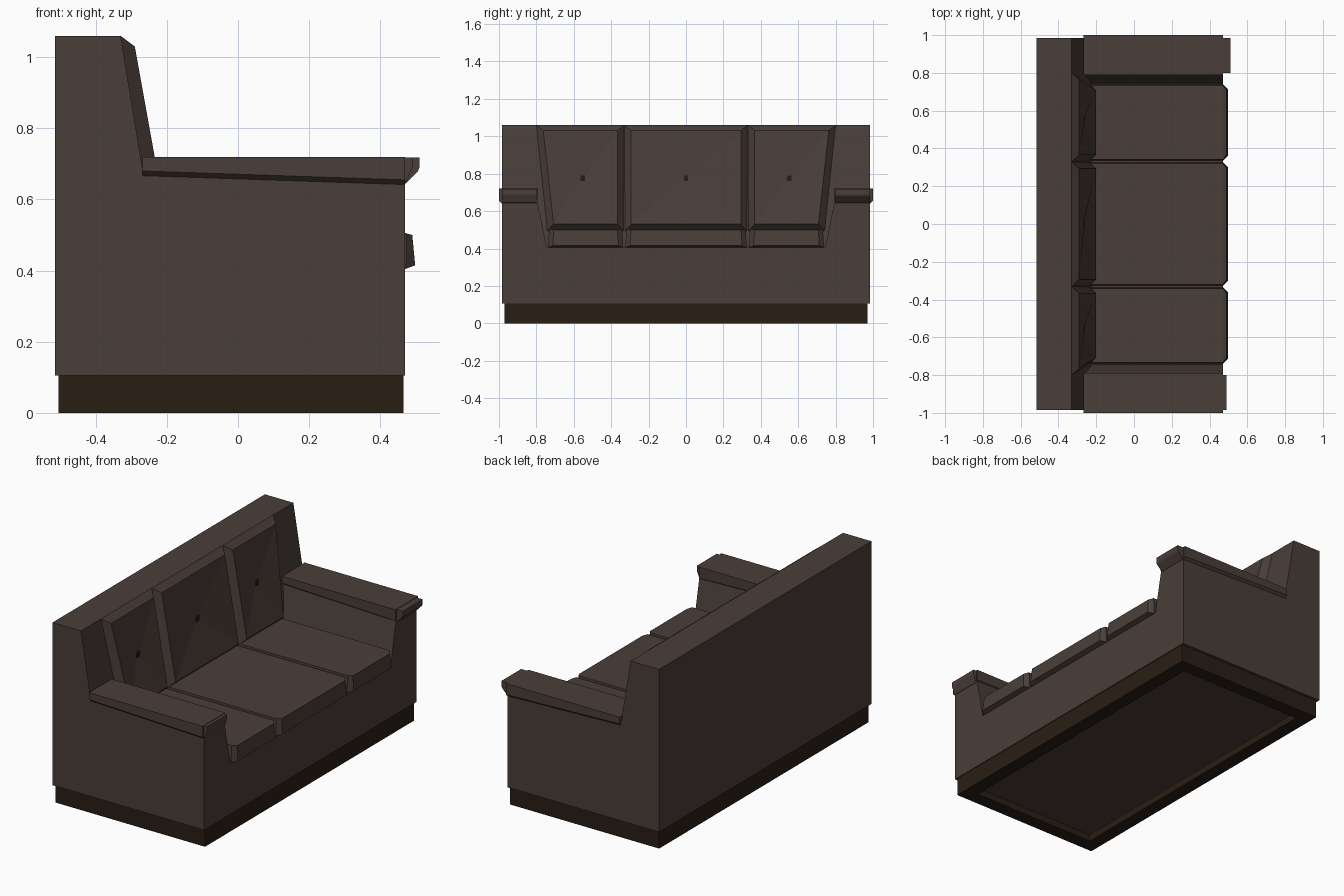
import bpy, bmesh

if "Cube" in bpy.data.objects:
    bpy.data.objects.remove(bpy.data.objects["Cube"])


def material(name, rgb):
    m = bpy.data.materials.new(name)
    m.diffuse_color = (*rgb, 1)
    m.use_nodes = True
    m.node_tree.nodes["Principled BSDF"].inputs["Base Color"].default_value = m.diffuse_color
    return m


LEATHER = material("brown_leather", (0.068, 0.048, 0.040))
DARK = material("dark_wood", (0.022, 0.013, 0.007))


def loft(name, rings, mat, caps=(True, True)):
    """Skin a list of equal-length point rings and cap the ends."""
    bm = bmesh.new()
    vr = [[bm.verts.new(p) for p in r] for r in rings]
    n = len(rings[0])
    for a, b in zip(vr, vr[1:]):
        for i in range(n):
            j = (i + 1) % n
            bm.faces.new((a[i], a[j], b[j], b[i]))
    if caps[0]:
        bm.faces.new(vr[0][::-1])
    if caps[1]:
        bm.faces.new(vr[-1])
    bmesh.ops.recalc_face_normals(bm, faces=bm.faces)
    me = bpy.data.meshes.new(name)
    bm.to_mesh(me)
    bm.free()
    me.materials.append(mat)
    ob = bpy.data.objects.new(name, me)
    bpy.context.collection.objects.link(ob)
    return ob


def rect(x0, x1, y0, y1, z):
    return [(x0, y0, z), (x1, y0, z), (x1, y1, z), (x0, y1, z)]


def back_x(z):
    """Sloping front plane of the backrest."""
    return -0.33 + (1.06 - z) * 0.165


def pad_x(z):
    """Sloping front plane of the back cushions."""
    return -0.29 + (1.03 - z) * 0.18


# Plinth with a recessed underside
w = 0.08
loft("plinth", [rect(-0.505, 0.465, -0.97, 0.97, 0.11),
                rect(-0.505, 0.465, -0.97, 0.97, 0),
                rect(-0.505 + w, 0.465 - w, -0.97 + w, 0.97 - w, 0),
                rect(-0.505 + w, 0.465 - w, -0.97 + w, 0.97 - w, 0.04)],
     DARK, (True, False))
loft("underside_panel", [rect(-0.505 + w, 0.465 - w, -0.97 + w, 0.97 - w, z)
                         for z in (0.04, 0.06)], LEATHER)

# Backrest: side profile extruded across the width
profile = [(-0.515, 0.105), (back_x(0.105), 0.105), (-0.33, 1.06), (-0.515, 1.06)]
loft("backrest", [[(x, y, z) for x, z in profile] for y in (-0.985, 0.985)], LEATHER)

# Seat box and arms: U-shaped front profile run back to the backrest slope
half = [(0.985, 0.105), (0.985, 0.68), (0.80, 0.68), (0.745, 0.41)]
u = half + [(-y, z) for y, z in reversed(half)]
loft("seat_box_and_arms", [[(back_x(z), y, z) for y, z in u],
                           [(0.47, y, z) for y, z in u]], LEATHER)

# Armrest pads with a chamfered lower lip and a tapered front end
for side, s, tip in (("left", -1, 0.49), ("right", 1, 0.51)):
    def section(x, drop):
        pts = [(0.79, 0.72), (1.0, 0.72), (1.0, 0.68 - drop),
               (0.983, 0.665 - drop), (0.805, 0.665 - drop), (0.79, 0.68 - drop)]
        return [(x, s * y, z) for y, z in pts]
    loft(f"armrest_pad_{side}", [section(-0.268, 0), section(0.47, 0.025)], LEATHER)
    loft(f"armrest_front_{side}",
         [[(x, s * y, z) for y, z in ((0.80, 0.718), (0.985, 0.718),
                                      (0.985, low), (0.80, low))]
          for x, low in ((0.46, 0.64), (0.472, 0.645), (tip - 0.004, 0.68), (tip, 0.69))],
         LEATHER)

# Cushions: name, bottom and top y limits of the back cushion, seat y limits
ROWS = (("left", (-0.745, -0.33), (-0.80, -0.33), (-0.738, -0.336)),
        ("middle", (-0.33, 0.33), (-0.33, 0.33), (-0.325, 0.325)),
        ("right", (0.33, 0.745), (0.33, 0.80), (0.336, 0.738)))
for name, (b0, b1), (t0, t1), (s0, s1) in ROWS:
    # Back cushion with a shallow dent around its button
    g, h, zc = 0.037, 0.015, 0.775
    yc = (b0 + b1 + t0 + t1) / 4
    xd = pad_x(zc) - 0.02
    loft(f"back_cushion_{name}", [
        [(back_x(0.49) - 0.005, b0, 0.49), (back_x(0.49) - 0.005, b1, 0.49),
         (-0.33, t1, 1.06), (-0.33, t0, 1.06)],
        [(pad_x(0.53), b0 + g, 0.53), (pad_x(0.53), b1 - g, 0.53),
         (-0.29, t1 - g, 1.03), (-0.29, t0 + g, 1.03)],
        [(xd, yc - h, zc - h), (xd, yc + h, zc - h),
         (xd, yc + h, zc + h), (xd, yc - h, zc + h)]], LEATHER)
    loft(f"button_{name}", [rect(xd - 0.01, xd + 0.006, yc - 0.012, yc + 0.012, z)
                            for z in (zc - 0.015, zc + 0.015)], DARK)

    # Seat cushion with chamfered front corners
    def seat_ring(xb, xt, inset, zb, zt):
        return [(xb, s0 + inset, zb), (xb, s1 - inset, zb),
                (xt, s1 - inset - 0.006, zt), (xt, s0 + inset + 0.006, zt)]
    loft(f"seat_cushion_{name}", [seat_ring(-0.23, -0.24, 0, 0.405, 0.505),
                                  seat_ring(0.472, 0.472, 0, 0.405, 0.505),
                                  seat_ring(0.498, 0.49, 0.025, 0.415, 0.50)], LEATHER)
